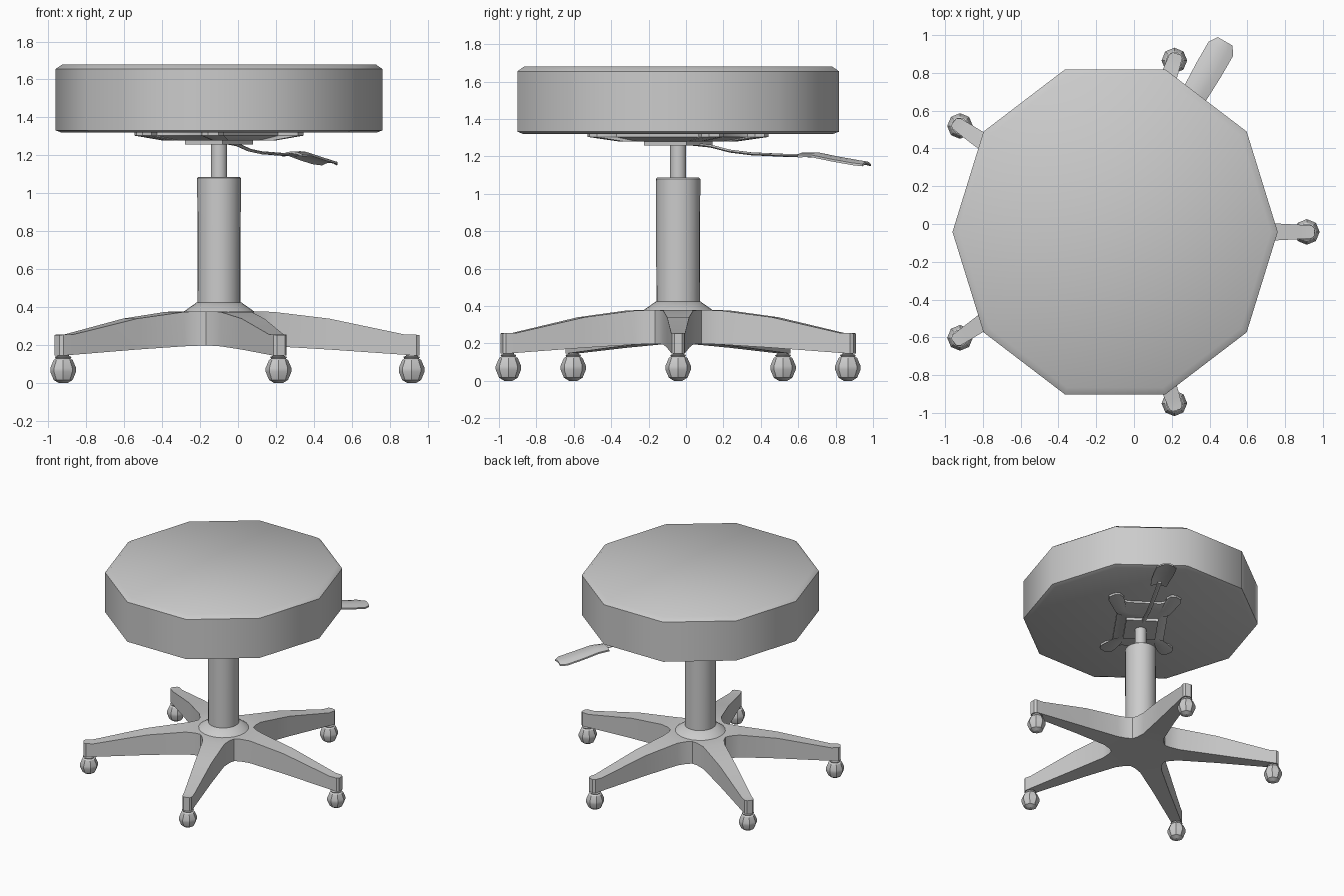
import bpy, bmesh, math
from mathutils import Vector

if "Cube" in bpy.data.objects:
    bpy.data.objects.remove(bpy.data.objects["Cube"])

CX, CY = -0.10, -0.042          # axis of the stool
YS = 0.94                       # slight squash of the base in y
LEVER = math.radians(60)
PLATE = math.radians(55)


def make(name, verts, faces, angle=40):
    me = bpy.data.meshes.new(name)
    me.from_pydata([tuple(v) for v in verts], [], faces)
    bm = bmesh.new()
    bm.from_mesh(me)
    bmesh.ops.recalc_face_normals(bm, faces=bm.faces[:])
    bm.to_mesh(me)
    bm.free()
    me.shade_smooth()
    me.set_sharp_from_angle(angle=math.radians(angle))
    ob = bpy.data.objects.new(name, me)
    bpy.context.collection.objects.link(ob)
    return ob


def loft(name, rings, angle=40):
    """Join equal-length rings of points and cap both ends."""
    n = len(rings[0])
    verts = [p for r in rings for p in r]
    faces = [(k * n + i, k * n + (i + 1) % n, (k + 1) * n + (i + 1) % n, (k + 1) * n + i)
             for k in range(len(rings) - 1) for i in range(n)]
    faces += [tuple(range(n)), tuple(range((len(rings) - 1) * n, len(rings) * n))]
    return make(name, verts, faces, angle)


def lathe(name, profile, segs, x=CX, y=CY, sy=1.0, angle=40):
    rings = [[(x + r * math.cos(2 * math.pi * i / segs),
               y + sy * r * math.sin(2 * math.pi * i / segs), z)
              for i in range(segs)] for r, z in profile]
    return loft(name, rings, angle)


def turned(a, b, z, ang):
    """Point a along and b across a direction through the stool axis."""
    c, s = math.cos(ang), math.sin(ang)
    return (CX + a * c - b * s, CY + a * s + b * c, z)


# ten-sided cushion
lathe("seat", [(0.83, 1.32), (0.861, 1.332), (0.861, 1.655), (0.825, 1.68)], 10, sy=1.05)

# gas lift column and hub collar
lathe("lift_post", [(0.043, 1.05), (0.043, 1.28)], 20)
lathe("column", [(0.113, 0.38), (0.115, 1.08), (0.108, 1.087)], 24, sy=1.03)
lathe("hub_collar", [(0.2, 0.365), (0.185, 0.378), (0.118, 0.425)], 24)

# five-armed star base: half outline rows (radius, half width, top z, bottom z)
rows = [(0.22, 0.108, 0.378, 0.197), (0.29, 0.085, 0.375, 0.194),
        (0.58, 0.063, 0.34, 0.177), (0.985, 0.040, 0.255, 0.149),
        (1.04, 0.036, 0.255, 0.145), (1.056, 0.022, 0.254, 0.145)]
nr = len(rows)
per = 2 * nr + 1                # outline points per arm, with the fillet point
top, bot = [], []
for k in range(5):
    a = math.radians(72 * k)
    outline = [(r, -w, t, b) for r, w, t, b in rows]
    outline += [(r, w, t, b) for r, w, t, b in reversed(rows)]
    f = math.radians(36)
    outline.append((0.225 * math.cos(f), 0.225 * math.sin(f), 0.378, 0.198))
    for r, w, t, b in outline:
        x = CX + r * math.cos(a) - w * math.sin(a)
        y = CY + YS * (r * math.sin(a) + w * math.cos(a))
        top.append((x, y, t))
        bot.append((x, y, b))
n = len(top)
faces = [(i, (i + 1) % n, n + (i + 1) % n, n + i) for i in range(n)]
for off in (0, n):
    centre = []
    for k in range(5):
        o = off + k * per
        centre += [o, o + 2 * nr - 1, o + 2 * nr]
        faces += [(o + i, o + i + 1, o + 2 * nr - 2 - i, o + 2 * nr - 1 - i)
                  for i in range(nr - 1)]
    faces.append(tuple(centre))
make("star_base", top + bot, faces, 35)

# casters: faceted ball wheel with a short stem
for k in range(5):
    a = math.radians(72 * k)
    x, y = CX + 1.015 * math.cos(a), CY + YS * 1.015 * math.sin(a)
    ball = [(0.022, 0.0), (0.05, 0.017), (0.068, 0.06), (0.068, 0.08),
            (0.05, 0.122), (0.03, 0.135)]
    lathe(f"caster_wheel_{k + 1}", ball, 8, x, y, angle=25)
    lathe(f"caster_stem_{k + 1}", [(0.03, 0.12), (0.045, 0.138), (0.03, 0.143), (0.03, 0.17)],
          10, x, y)

# mounting plate with a rounded lobe at each corner
quarter = [(0.32, 0.0), (0.32, 0.12), (0.34, 0.16), (0.39, 0.16), (0.43, 0.19),
           (0.43, 0.23), (0.39, 0.27), (0.34, 0.27), (0.30, 0.24), (0.27, 0.19), (0.0, 0.19)]
half = quarter + [(-a, b) for a, b in reversed(quarter[:-1])]
full = half + [(a, -b) for a, b in reversed(half[1:-1])]
loft("mounting_plate", [[turned(a, b, 1.322, PLATE) for a, b in full],
                        [turned(a, b, 1.304, PLATE) for a, b in full],
                        [turned(a * 0.6, b * 0.75, 1.279, PLATE) for a, b in full]], 30)
block = [(0.14, 0.12), (-0.14, 0.12), (-0.14, -0.12), (0.14, -0.12)]
loft("tilt_block", [[turned(a, b, z, PLATE) for a, b in block] for z in (1.285, 1.257)])

# height lever: bent rod
path = [(0.08, 1.266), (0.2, 1.255), (0.32, 1.228), (0.45, 1.214), (0.65, 1.206), (0.82, 1.203)]
loft("lever_rod", [[turned(t, 0.016 * math.cos(j * math.pi / 4),
                           z + 0.008 * math.sin(j * math.pi / 4), LEVER) for j in range(8)]
                   for t, z in path])

# height lever: arched paddle
paddle = [(0.77, 0.06, 1.207), (0.86, 0.07, 1.208), (0.99, 0.075, 1.185),
          (1.12, 0.075, 1.165), (1.165, 0.045, 1.159)]
rings = []
for t, w, z in paddle:
    over = [(b, z + 0.014 * (1 - b * b)) for b in (-1, -0.5, 0, 0.5, 1)]
    under = [(b, h - 0.012) for b, h in reversed(over)]
    rings.append([turned(t, b * w, h, LEVER) for b, h in over + under])
loft("lever_paddle", rings)
